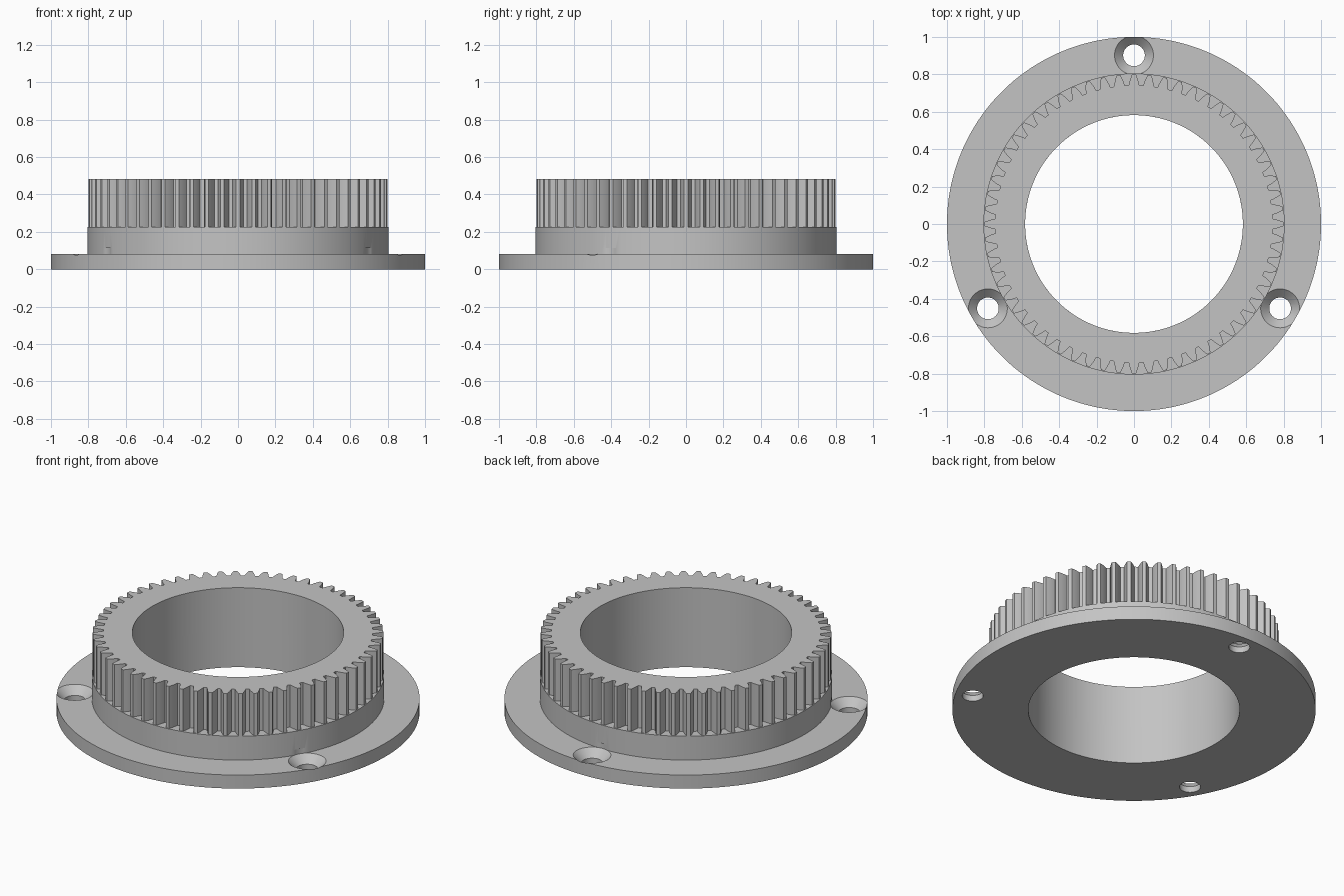
import bpy, bmesh
from math import pi, sin, cos, tan, acos, radians

if "Cube" in bpy.data.objects:
    bpy.data.objects.remove(bpy.data.objects["Cube"])

grey = bpy.data.materials.new("plain grey")
grey.use_nodes = True
colour = (0.55, 0.55, 0.55, 1)
grey.diffuse_color = colour
grey.node_tree.nodes["Principled BSDF"].inputs["Base Color"].default_value = colour

BORE = 0.582
FLANGE_TOP, COLLAR_TOP, GEAR_TOP = 0.082, 0.227, 0.483


def finish(bm, name):
    bmesh.ops.remove_doubles(bm, verts=bm.verts, dist=1e-5)
    bmesh.ops.recalc_face_normals(bm, faces=bm.faces)
    mesh = bpy.data.meshes.new(name)
    bm.to_mesh(mesh)
    bm.free()
    mesh.materials.append(grey)
    obj = bpy.data.objects.new(name, mesh)
    bpy.context.collection.objects.link(obj)
    return obj


def bridge_loops(bm, rings):
    """Join a closed cycle of equal closed vertex loops with quads."""
    for a, b in zip(rings, rings[1:] + rings[:1]):
        for i in range(len(a)):
            j = (i + 1) % len(a)
            bm.faces.new((a[i], a[j], b[j], b[i]))


def lathe(name, profile, segments):
    """Turn a closed (radius, height) profile about z."""
    bm = bmesh.new()
    turns = [2 * pi * i / segments for i in range(segments)]
    bridge_loops(bm, [[bm.verts.new((r * cos(t), r * sin(t), z)) for t in turns]
                      for r, z in profile])
    return finish(bm, name)


def smooth(obj):
    bpy.ops.object.select_all(action='DESELECT')
    obj.select_set(True)
    bpy.context.view_layer.objects.active = obj
    bpy.ops.object.shade_smooth_by_angle(angle=radians(30))


# Flange with raised collar
base = lathe("flange_and_collar", [
    (BORE, 0), (1, 0), (1, FLANGE_TOP), (0.805, FLANGE_TOP),
    (0.805, COLLAR_TOP), (BORE, COLLAR_TOP)], 180)

# Three countersunk screw holes
for k in range(3):
    a = pi / 2 + k * 2 * pi / 3
    cutter = lathe("screw_hole_cutter", [
        (1e-7, -0.05), (0.058, -0.05), (0.058, 0.036), (0.104, FLANGE_TOP),
        (0.104, 0.115), (1e-7, 0.115)], 48)
    cutter.location = (0.902 * cos(a), 0.902 * sin(a), 0)
    cutter.hide_render = True
    cut = base.modifiers.new("screw_hole", 'BOOLEAN')
    cut.operation, cut.solver, cut.object = 'DIFFERENCE', 'EXACT', cutter
    bpy.context.view_layer.objects.active = base
    bpy.ops.object.modifier_apply(modifier=cut.name)
    bpy.data.objects.remove(cutter)
smooth(base)

# Spur gear ring with involute teeth
TEETH = 60
module = 0.8 / (TEETH / 2 + 1)
tip, root = 0.8, module * (TEETH / 2 - 1.25)
base_circle = module * TEETH / 2 * cos(radians(20))


def involute(angle):
    return tan(angle) - angle


def half_tooth(r):
    return pi / (2 * TEETH) + involute(radians(20)) - involute(acos(base_circle / r))


radii = [root + (tip - root) * i / 4 for i in range(5)]
tooth = [(r, -half_tooth(r)) for r in radii]
tooth += [(r, half_tooth(r)) for r in reversed(radii)]
outline = [(r, t + 2 * pi * k / TEETH) for k in range(TEETH) for r, t in tooth]

bm = bmesh.new()


def ring(z, bore):
    return [bm.verts.new(((BORE if bore else r) * cos(t),
                          (BORE if bore else r) * sin(t), z)) for r, t in outline]


# The tooth flanks run root to tip, so the bore follows the same angles
bridge_loops(bm, [ring(COLLAR_TOP, True), ring(COLLAR_TOP, False),
                  ring(GEAR_TOP, False), ring(GEAR_TOP, True)])
smooth(finish(bm, "gear_ring"))
